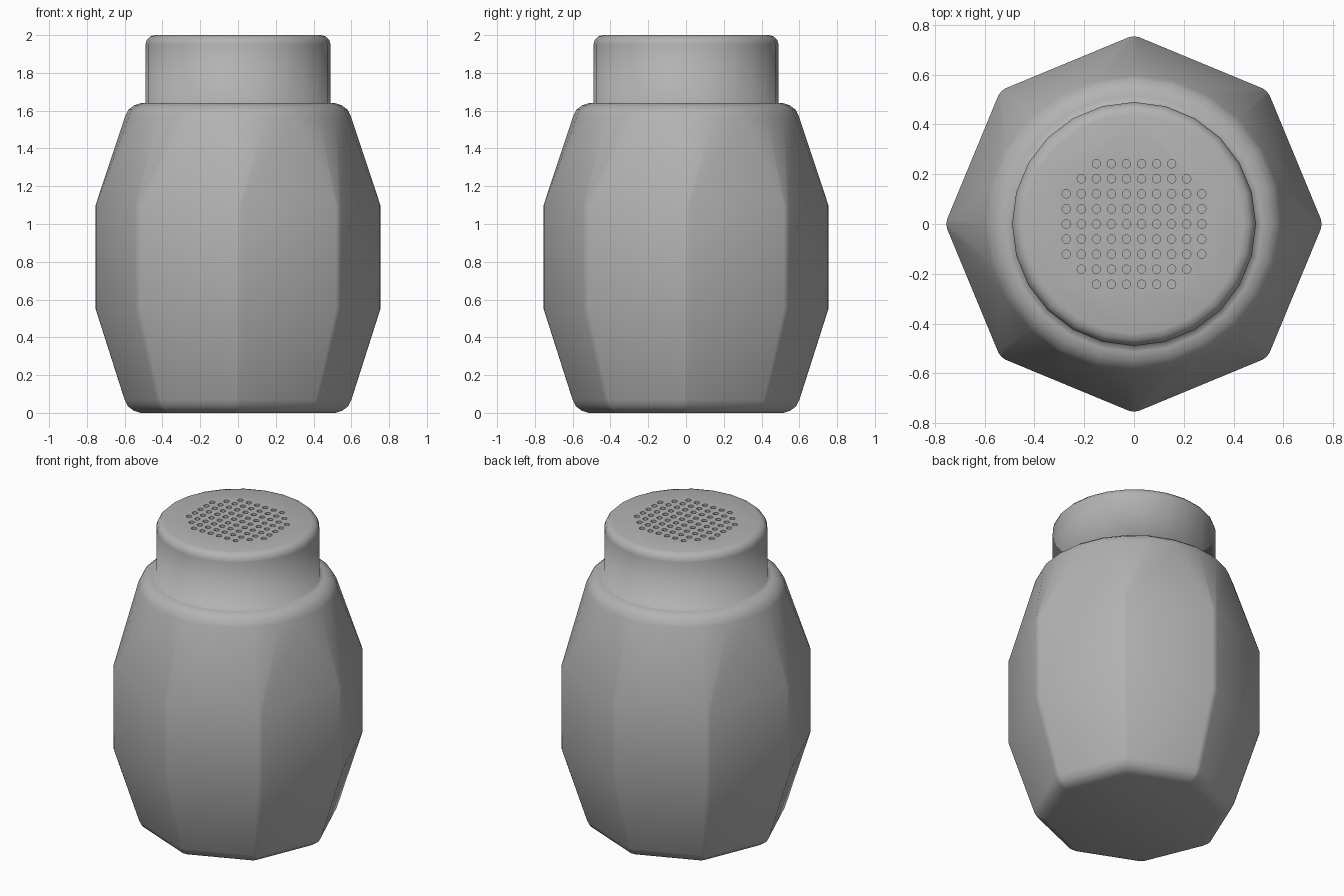
import bpy, bmesh, math

if "Cube" in bpy.data.objects:
    bpy.data.objects.remove(bpy.data.objects["Cube"])


def circle(r, z, n, start=0.0):
    return [(r * math.cos(start + 2 * math.pi * i / n),
             r * math.sin(start + 2 * math.pi * i / n), z) for i in range(n)]


def round_ring(r, z):
    """24-gon whose points line up with the three points of each octagon corner."""
    return circle(r, z, 24, -math.pi / 12)


def soft_octagon(r, z, t=0.035):
    """Octagon with slightly rounded corners, three points per corner."""
    c = circle(r * 1.012, z, 8)
    pts = []
    for i in range(8):
        prev, cur, nxt = c[i - 1], c[i], c[(i + 1) % 8]
        pts.append((cur[0] + (prev[0] - cur[0]) * t, cur[1] + (prev[1] - cur[1]) * t, z))
        pts.append((cur[0] * 0.993, cur[1] * 0.993, z))
        pts.append((cur[0] + (nxt[0] - cur[0]) * t, cur[1] + (nxt[1] - cur[1]) * t, z))
    return pts


def loft(name, rings):
    """Object made of stacked closed rings with capped ends."""
    bm = bmesh.new()
    loops = [[bm.verts.new(p) for p in ring] for ring in rings]
    n = len(loops[0])
    for a, b in zip(loops, loops[1:]):
        for i in range(n):
            j = (i + 1) % n
            bm.faces.new((a[i], a[j], b[j], b[i]))
    bm.faces.new(loops[0][::-1])
    bm.faces.new(loops[-1])
    return add_object(name, bm)


def add_object(name, bm):
    me = bpy.data.meshes.new(name)
    bm.to_mesh(me)
    bm.free()
    ob = bpy.data.objects.new(name, me)
    bpy.context.collection.objects.link(ob)
    return ob


# Faceted jar: octagonal foot and belly, round shoulder and neck
base = [(0.515, 0.0), (0.55, 0.012), (0.58, 0.035), (0.597, 0.068), (0.75, 0.55), (0.75, 1.1)]
upper = [(0.597, 1.572), (0.58, 1.605), (0.55, 1.628), (0.515, 1.64),
         (0.49, 1.64), (0.49, 1.95), (0.483, 1.975), (0.465, 1.993), (0.44, 2.0)]
shaker = loft("shaker_body", [soft_octagon(r, z) for r, z in base]
              + [round_ring(r, z) for r, z in upper])

# Cutter: grid of small holes, shorter rows at the front and back
step = 0.0605
bm = bmesh.new()
for row in range(-4, 5):
    count = {4: 6, 3: 8}.get(abs(row), 10)
    for k in range(count):
        res = bmesh.ops.create_cone(bm, cap_ends=True, segments=12,
                                    radius1=0.017, radius2=0.017, depth=0.2)
        bmesh.ops.translate(bm, verts=res["verts"],
                            vec=((k - (count - 1) / 2) * step, row * step, 2.0))
cutter = add_object("hole_cutter", bm)
cutter.hide_render = True

# Pierce the top
mod = shaker.modifiers.new("holes", 'BOOLEAN')
mod.operation = 'DIFFERENCE'
mod.solver = 'EXACT'
mod.object = cutter
bpy.ops.object.select_all(action='DESELECT')
shaker.select_set(True)
bpy.context.view_layer.objects.active = shaker
bpy.ops.object.modifier_apply(modifier=mod.name)
bpy.data.objects.remove(cutter)

# Smooth shading: only the holes keep sharp edges, the neck blends into the shoulder
bpy.ops.object.shade_smooth_by_angle(angle=math.radians(32))
me = shaker.data
for e in me.edges:
    if me.vertices[e.vertices[0]].co.z < 1.7:
        e.use_edge_sharp = False

# Dark grey finish
mat = bpy.data.materials.new("dark_grey")
mat.diffuse_color = (0.45, 0.45, 0.45, 1)
mat.use_nodes = True
mat.node_tree.nodes["Principled BSDF"].inputs["Base Color"].default_value = mat.diffuse_color
me.materials.clear()
me.materials.append(mat)
